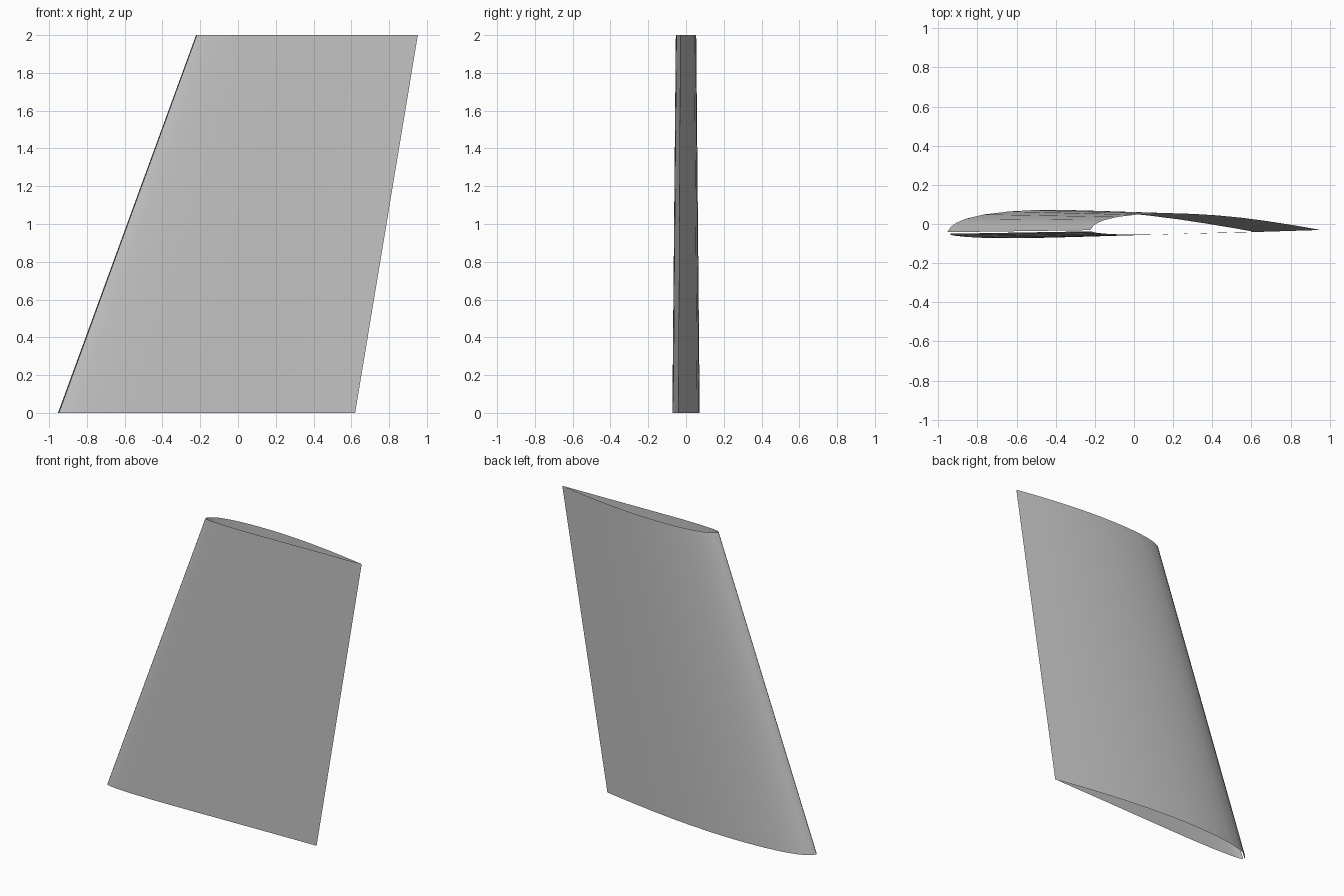
import bpy
import bmesh
import math

cube = bpy.data.objects.get("Cube")
if cube:
    bpy.data.objects.remove(cube, do_unlink=True)

# Plain grey skin
grey = bpy.data.materials.new("light_grey")
grey.use_nodes = True
colour = (0.55, 0.55, 0.55, 1)
grey.diffuse_color = colour
grey.node_tree.nodes["Principled BSDF"].inputs["Base Color"].default_value = colour

# Aerofoil section at the root: (chord fraction, y), with a narrow slit at the nose
UPPER = [(0, -.042), (.004, -.03), (.012, -.013), (.03, .007), (.06, .027),
         (.12, .049), (.2, .064), (.28, .071), (.36, .0725), (.45, .069),
         (.55, .059), (.65, .044), (.75, .024), (.85, 0), (.93, -.021), (1, -.041)]
LOWER = [(.85, -.047), (.7, -.053), (.55, -.06), (.4, -.067), (.28, -.0715),
         (.2, -.0725), (.12, -.071), (.06, -.066), (.02, -.059), (.003, -.05)]
SECTION = UPPER + LOWER

# Span stations: nose x, chord, z
ROOT = (-.953, 1.573, 0)
TIP = (-.222, 1.174, 2)


def add_section(bm, nose, chord, z):
    scale = chord / ROOT[1]
    return [bm.verts.new((nose + t * chord, y * scale, z)) for t, y in SECTION]


# Open-ended swept and tapered wing skin
bm = bmesh.new()
root = add_section(bm, *ROOT)
tip = add_section(bm, *TIP)
for i in range(len(SECTION) - 1):
    bm.faces.new((root[i], tip[i], tip[i + 1], root[i + 1]))
mesh = bpy.data.meshes.new("wing_skin")
bm.to_mesh(mesh)
bm.free()
mesh.materials.append(grey)
wing = bpy.data.objects.new("wing_skin", mesh)
bpy.context.collection.objects.link(wing)

# Smooth skin with a crisp trailing edge
bpy.ops.object.select_all(action="DESELECT")
wing.select_set(True)
bpy.context.view_layer.objects.active = wing
bpy.ops.object.shade_smooth_by_angle(angle=math.radians(40))
